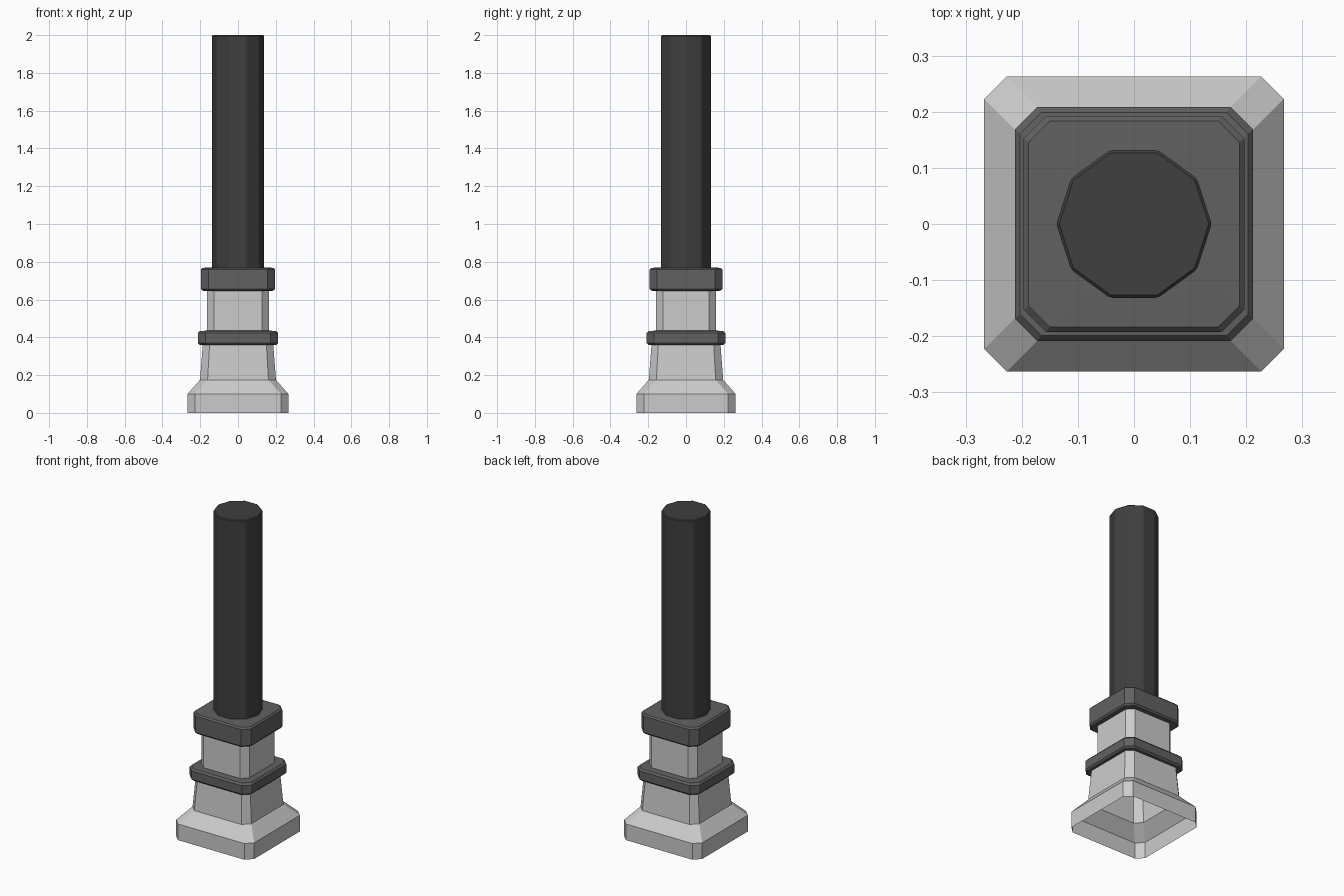
import bpy, bmesh, math

if "Cube" in bpy.data.objects:
    bpy.data.objects.remove(bpy.data.objects["Cube"])


def material(name, v):
    m = bpy.data.materials.new(name)
    m.diffuse_color = (v, v, v, 1)
    m.use_nodes = True
    m.node_tree.nodes["Principled BSDF"].inputs["Base Color"].default_value = m.diffuse_color
    return m


dark = material("dark_grey", 0.12)
black = material("pole_grey", 0.05)


def finish(bm, name, mat=None):
    bmesh.ops.recalc_face_normals(bm, faces=bm.faces)
    me = bpy.data.meshes.new(name)
    bm.to_mesh(me)
    bm.free()
    ob = bpy.data.objects.new(name, me)
    bpy.context.collection.objects.link(ob)
    if mat:
        me.materials.append(mat)
    return ob


def loft(name, profile, mat=None, cap_top=False):
    """Stack chamfered-square rings given as (half width, chamfer, z)."""
    bm = bmesh.new()
    rings = []
    for a, c, z in profile:
        b = a - 0.004  # slightly shallower front to back
        pts = [(a, b - c), (a - c, b), (c - a, b), (-a, b - c),
               (-a, c - b), (c - a, -b), (a - c, -b), (a, c - b)]
        rings.append([bm.verts.new((x, y, z)) for x, y in pts])
    for lo, hi in zip(rings, rings[1:]):
        for i in range(8):
            j = (i + 1) % 8
            bm.faces.new((lo[i], lo[j], hi[j], hi[i]))
    if cap_top:
        bm.faces.new(rings[-1])
    return finish(bm, name, mat)


# Hollow flared foot, open underneath
loft("base", [(0.267, 0.04, 0), (0.267, 0.04, 0.10),
              (0.201, 0.04, 0.175), (0.186, 0.036, 0.37)])

# Lower collar
loft("lower_collar", [(0.165, 0.036, 0.358), (0.203, 0.038, 0.360),
                      (0.2125, 0.04, 0.370), (0.2125, 0.04, 0.422),
                      (0.203, 0.038, 0.433), (0.160, 0.036, 0.436)], dark)

# Neck between the collars
loft("neck", [(0.163, 0.037, 0.43), (0.163, 0.037, 0.66)])

# Upper collar, closed on top
loft("upper_collar", [(0.155, 0.036, 0.645), (0.188, 0.038, 0.647),
                      (0.1965, 0.04, 0.657), (0.1965, 0.04, 0.759),
                      (0.188, 0.038, 0.768), (0.13, 0.036, 0.770)], dark, True)

# Ten-sided pole with softened edges
bm = bmesh.new()
bmesh.ops.create_cone(bm, cap_ends=True, segments=10, radius1=0.1385,
                      radius2=0.1385, depth=1.24)
for v in bm.verts:
    # put a corner on the x axis
    k = round(math.atan2(v.co.y, v.co.x) / (math.pi / 5) - 0.01)
    v.co.x, v.co.y = (0.1385 * f(k * math.pi / 5) for f in (math.cos, math.sin))
    v.co.z += 1.38
pole = finish(bm, "pole", black)
bev = pole.modifiers.new("bevel", "BEVEL")
bev.width = 0.005
bev.segments = 1
bev.limit_method = 'ANGLE'
bev.angle_limit = math.radians(30)
